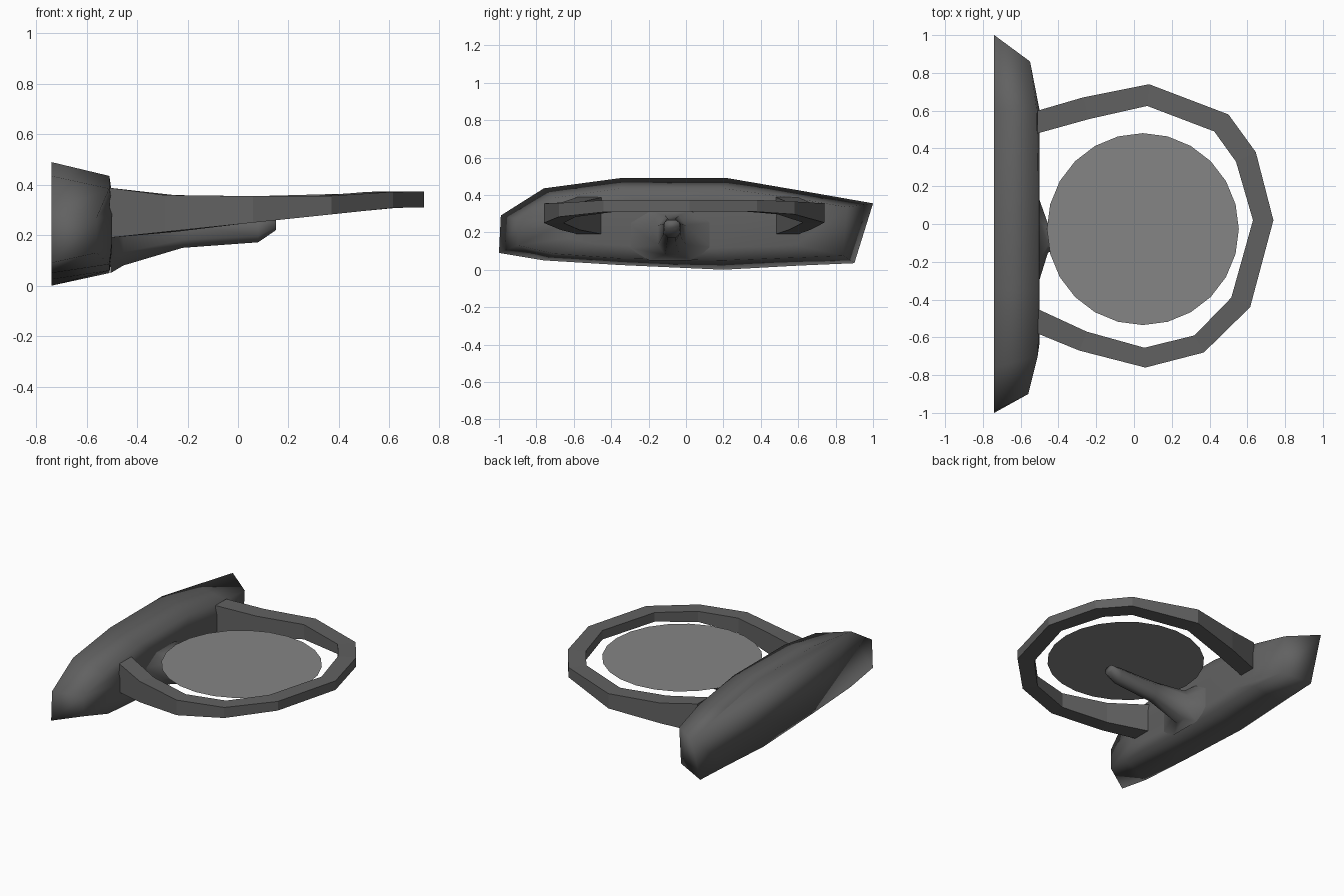
import bpy, bmesh, math

if "Cube" in bpy.data.objects:
    bpy.data.objects.remove(bpy.data.objects["Cube"])


def material(name, value):
    mat = bpy.data.materials.new(name)
    mat.diffuse_color = (value, value, value, 1)
    mat.use_nodes = True
    mat.node_tree.nodes["Principled BSDF"].inputs["Base Color"].default_value = mat.diffuse_color
    return mat


dark = material("dark_plastic", .12)
grey = material("grey_plastic", .235)


def loft(name, loops, closed_start=True, closed_end=True, smooth=None):
    """Skin a list of equal-length vertex loops into one mesh object."""
    bm = bmesh.new()
    rows = [[bm.verts.new(p) for p in loop] for loop in loops]
    n = len(rows[0])
    for a, b in zip(rows, rows[1:]):
        for i in range(n):
            j = (i + 1) % n
            bm.faces.new((a[i], a[j], b[j], b[i]))
    if closed_start:
        bm.faces.new(rows[0][::-1])
    if closed_end:
        bm.faces.new(rows[-1])
    bmesh.ops.recalc_face_normals(bm, faces=bm.faces)
    mesh = bpy.data.meshes.new(name)
    bm.to_mesh(mesh)
    bm.free()
    mesh.materials.append(dark)
    obj = bpy.data.objects.new(name, mesh)
    bpy.context.collection.objects.link(obj)
    if smooth:
        bpy.ops.object.select_all(action='DESELECT')
        obj.select_set(True)
        bpy.context.view_layer.objects.active = obj
        bpy.ops.object.shade_smooth_by_angle(angle=math.radians(smooth))
    return obj


def lerp(points, x):
    """Piecewise linear height along x."""
    for (x0, z0), (x1, z1) in zip(points, points[1:]):
        if x <= x1:
            return z0 + (z1 - z0) * (x - x0) / (x1 - x0)
    return points[-1][1]


# Mounting shell: rim outline (y, z), then shoulder (x, y, z), then front face
rim = [(-1, .09), (-.99, .29), (-.76, .435), (-.35, .49), (.22, .49), (.6, .425),
       (1, .355), (.9, .035), (.6, .022), (.2, 0), (-.35, .025), (-.76, .05)]
shoulder = [(-.56, -.9, .13), (-.56, -.9, .27), (-.51, -.7, .385), (-.51, -.35, .435),
            (-.51, .2, .435), (-.515, .6, .38), (-.55, .86, .335), (-.55, .84, .075),
            (-.515, .6, .065), (-.51, .2, .05), (-.51, -.35, .06), (-.51, -.7, .085)]
face = [(-.5, y * .7, .24 + (z - .24) * .65) for x, y, z in shoulder]
loft("mounting_shell", [[(-.74, y, z) for y, z in rim], shoulder, face], smooth=180)

# Holder ring: outer and inner plan points, top and bottom heights follow x
outer = [(-.51, .6), (-.27, .67), (.08, .74), (.5, .58), (.645, .38), (.738, .02),
         (.615, -.44), (.37, -.68), (.06, -.76), (-.29, -.67), (-.51, -.58)]
inner = [(-.51, .48), (-.24, .555), (.07, .625), (.425, .49), (.54, .33), (.63, .02),
         (.515, -.39), (.32, -.59), (.055, -.655), (-.25, -.57), (-.51, -.45)]
top = [(-.51, .388), (-.26, .355), (.35, .355), (.63, .373), (.75, .373)]
bottom = [(-.51, .19), (.63, .31), (.75, .31)]
loft("holder_ring", [[(*o, lerp(bottom, o[0])), (*o, lerp(top, o[0])),
                      (*i, lerp(top, o[0])), (*i, lerp(bottom, o[0]))]
                     for o, i in zip(outer, inner)])

# Support arm under the disc: x, y range, z range of each section
sections = [(-.505, -.31, .14, .05, .32), (-.455, -.15, .0, .08, .29),
            (-.22, -.125, -.03, .15, .275), (.08, -.12, -.03, .172, .27),
            (.15, -.115, -.035, .22, .265)]
loops = []
for x, y0, y1, z0, z1 in sections:
    cy, cz, ry, rz = (y0 + y1) / 2, (z0 + z1) / 2, (y1 - y0) / 2, (z1 - z0) / 2
    loops.append([(x, cy + a * ry, cz + b * rz) for a, b in
                  ((-1, -.5), (-.5, -1), (.5, -1), (1, -.5),
                   (1, .5), (.5, 1), (-.5, 1), (-1, .5))])
loft("support_arm", loops, closed_start=False, smooth=180)

# Thin base disc
bpy.ops.mesh.primitive_circle_add(vertices=24, radius=.508, fill_type='NGON',
                                  location=(.047, -.027, .322))
disc = bpy.context.object
disc.name = "base_disc"
disc.data.materials.append(grey)
